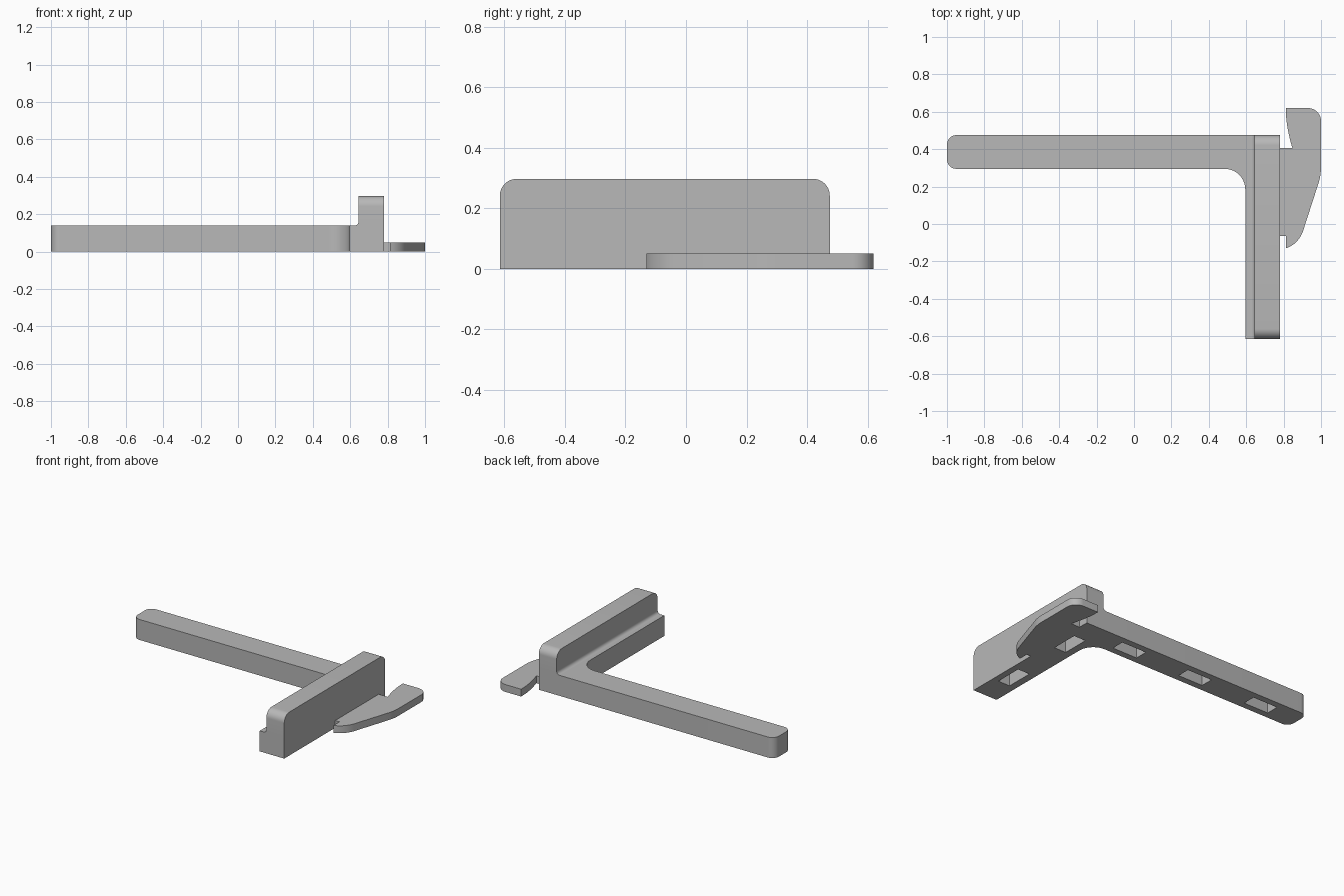
import bpy
import bmesh
import math

if "Cube" in bpy.data.objects:
    bpy.data.objects.remove(bpy.data.objects["Cube"], do_unlink=True)

grey = bpy.data.materials.new("plain grey")
grey.use_nodes = True
colour = (0.48, 0.48, 0.48, 1)
grey.diffuse_color = colour
grey.node_tree.nodes["Principled BSDF"].inputs["Base Color"].default_value = colour


def arc(cx, cy, r, start, end, steps=10):
    """Points on a circular arc, angles in degrees."""
    angles = [math.radians(start + (end - start) * i / steps) for i in range(steps + 1)]
    return [(cx + r * math.cos(a), cy + r * math.sin(a)) for a in angles]


def bezier(p0, p1, p2, steps=8):
    """Points on a quadratic curve."""
    ts = [i / steps for i in range(steps + 1)]
    return [tuple((1 - t) ** 2 * a + 2 * t * (1 - t) * b + t * t * c
                  for a, b, c in zip(p0, p1, p2)) for t in ts]


def prism(name, outline, axis, low, high):
    """Extrude a closed 2D outline along one axis."""
    place = {"x": lambda p, d: (d, p[0], p[1]),
             "y": lambda p, d: (p[0], d, p[1]),
             "z": lambda p, d: (p[0], p[1], d)}[axis]
    bm = bmesh.new()
    face = bm.faces.new([bm.verts.new(place(p, low)) for p in outline])
    result = bmesh.ops.extrude_face_region(bm, geom=[face])
    for v in result["geom"]:
        if isinstance(v, bmesh.types.BMVert):
            v.co["xyz".index(axis)] = high
    bmesh.ops.recalc_face_normals(bm, faces=bm.faces)
    mesh = bpy.data.meshes.new(name)
    bm.to_mesh(mesh)
    bm.free()
    mesh.materials.append(grey)
    obj = bpy.data.objects.new(name, mesh)
    bpy.context.collection.objects.link(obj)
    return obj


def activate(obj):
    bpy.ops.object.select_all(action="DESELECT")
    obj.select_set(True)
    bpy.context.view_layer.objects.active = obj


front, back = -0.615, 0.475
ledge, outer, wall_in = 0.595, 0.78, 0.645
arm_front, base_top, wall_top = 0.295, 0.14, 0.297

# L-shaped base: long arm plus leg, with a rounded inner corner
base_outline = ([(ledge, front), (outer, front), (outer, back)]
                + arc(-0.95, back - 0.05, 0.05, 90, 180)
                + arc(-0.95, arm_front + 0.05, 0.05, 180, 270)
                + arc(ledge - 0.11, arm_front - 0.11, 0.11, 90, 0))
base = prism("base_frame", base_outline, "z", 0, base_top)

# Slots sunk into the underside of the arm and the leg
slots = ([(x, 0.385, 0.095, 0.045) for x in (-0.70, -0.17, 0.36)]
         + [(0.69, y, 0.045, 0.095) for y in (-0.335, 0.205)])
for x, y, hx, hy in slots:
    rectangle = [(x - hx, y - hy), (x + hx, y - hy), (x + hx, y + hy), (x - hx, y + hy)]
    cutter = prism("slot_cutter", rectangle, "z", -0.05, 0.1)
    cutter.hide_render = True
    activate(base)
    cut = base.modifiers.new("slot", "BOOLEAN")
    cut.operation = "DIFFERENCE"
    cut.solver = "EXACT"
    cut.object = cutter
    bpy.ops.object.modifier_apply(modifier=cut.name)
    bpy.data.objects.remove(cutter, do_unlink=True)

# Upright wall on the leg with rounded top ends
r = 0.055
wall_outline = ([(front, base_top), (back, base_top)]
                + arc(back - r, wall_top - r, r, 0, 90)
                + arc(front + r, wall_top - r, r, 90, 180))
wall = prism("upright_wall", wall_outline, "x", wall_in, outer)

# Small fillet where the wall meets the ledge
f = 0.022
fillet_outline = [(wall_in, base_top)] + arc(wall_in - f, base_top + f, f, 0, -90, 6)
fillet = prism("wall_fillet", fillet_outline, "y", front, back)

# Thin hooked lever on the outer side
lever_outline = ([(outer, -0.065), (0.812, -0.065)]
                 + bezier((0.812, -0.13), (0.875, -0.11), (0.903, -0.04))
                 + bezier((0.987, 0.22), (1.0, 0.26), (1.0, 0.31))
                 + arc(0.93, 0.55, 0.07, 0, 90)
                 + bezier((0.812, 0.62), (0.81, 0.53), (0.847, 0.405))
                 + [(outer, 0.405)])
lever = prism("hook_lever", lever_outline, "z", 0, 0.05)

for part in (base, wall, fillet, lever):
    activate(part)
    bpy.ops.object.shade_smooth_by_angle(angle=math.radians(30))
